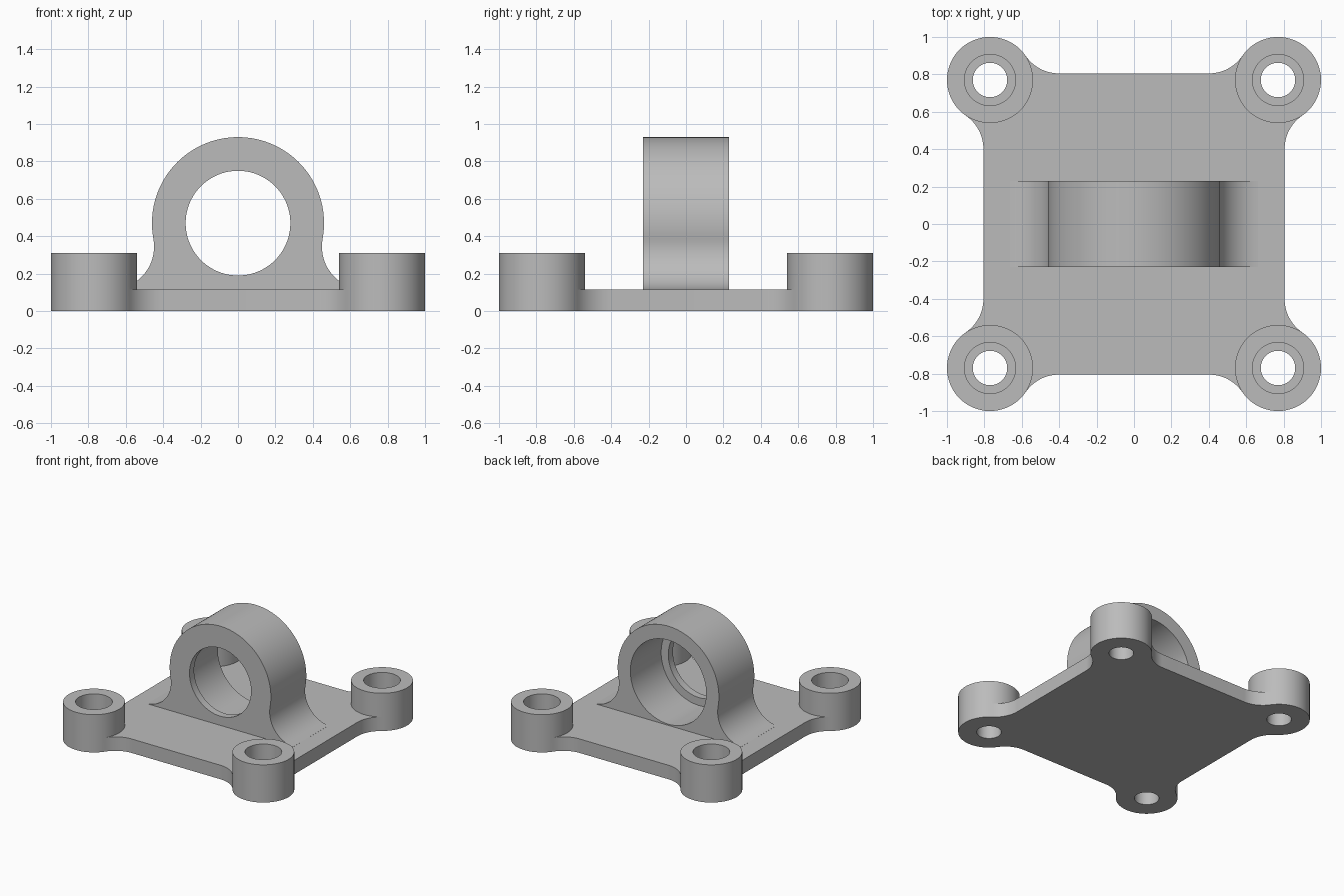
import bpy, bmesh
from math import radians, degrees, cos, sin, atan2, sqrt

cube = bpy.data.objects.get("Cube")
if cube:
    bpy.data.objects.remove(cube, do_unlink=True)

# Main dimensions
EDGE, PLATE_H = 0.805, 0.115
BOSS_AT, BOSS_R, BOSS_H = 0.77, 0.23, 0.31
CORNER_FILLET = 0.218
RING_Z, RING_R, RING_HALF = 0.47, 0.46, 0.23
FOOT_FILLET = 0.23

grey = bpy.data.materials.new("Light grey metal")
grey.use_nodes = True
colour = (0.5, 0.5, 0.5, 1)
grey.diffuse_color = colour
grey.node_tree.nodes["Principled BSDF"].inputs["Base Color"].default_value = colour


def arc(cx, cy, r, start, end, steps):
    angles = [radians(start + (end - start) * i / steps) for i in range(steps + 1)]
    return [(cx + r * cos(a), cy + r * sin(a)) for a in angles]


def extrude(name, outline, low, high, upright=False):
    """Extrude an outline along z, or along y when upright."""
    bm = bmesh.new()
    place = (lambda u, v: (u, low, v)) if upright else (lambda u, v: (u, v, low))
    face = bm.faces.new([bm.verts.new(place(u, v)) for u, v in outline])
    result = bmesh.ops.extrude_face_region(bm, geom=[face])
    verts = [g for g in result["geom"] if isinstance(g, bmesh.types.BMVert)]
    shift = (0, high - low, 0) if upright else (0, 0, high - low)
    bmesh.ops.translate(bm, vec=shift, verts=verts)
    bmesh.ops.recalc_face_normals(bm, faces=bm.faces[:])
    mesh = bpy.data.meshes.new(name)
    bm.to_mesh(mesh)
    bm.free()
    mesh.materials.append(grey)
    obj = bpy.data.objects.new(name, mesh)
    bpy.context.collection.objects.link(obj)
    return obj


def disc(name, u, v, r, low, high, upright=False, sides=64):
    return extrude(name, arc(u, v, r, 0, 360, sides)[:-1], low, high, upright)


def combine(target, tool, operation):
    """Apply a boolean and discard the tool."""
    mod = target.modifiers.new("boolean", 'BOOLEAN')
    mod.operation, mod.solver, mod.object = operation, 'EXACT', tool
    bpy.context.view_layer.objects.active = target
    bpy.ops.object.modifier_apply(modifier=mod.name)
    bpy.data.objects.remove(tool, do_unlink=True)


# Base plate outline: one filleted corner, turned four times
reach = BOSS_R + CORNER_FILLET
side = EDGE + CORNER_FILLET
tangent = BOSS_AT - sqrt(reach ** 2 - (side - BOSS_AT) ** 2)
stop = degrees(atan2(BOSS_AT - tangent, BOSS_AT - side))
fillet = arc(side, tangent, CORNER_FILLET, 180, stop, 14)
corner = fillet + [(BOSS_AT, BOSS_AT)] + [(y, x) for x, y in reversed(fillet)]
outline = []
for turn in range(4):
    outline += corner
    corner = [(-y, x) for x, y in corner]
bracket = extrude("mounting_bracket", outline, 0, PLATE_H)

# Upright bearing housing with flared feet
foot_z = PLATE_H + FOOT_FILLET
foot_x = sqrt((RING_R + FOOT_FILLET) ** 2 - (RING_Z - foot_z) ** 2)
meet = degrees(atan2(RING_Z - foot_z, -foot_x))
foot = arc(foot_x, foot_z, FOOT_FILLET, 266, meet, 20)
crown = arc(0, RING_Z, RING_R, meet - 180, 360 - meet, 72)[1:-1]
foot = [(foot[0][0], PLATE_H / 2)] + foot
profile = foot + crown + [(-x, z) for x, z in reversed(foot)]
housing = extrude("housing", profile, -RING_HALF, RING_HALF, True)

# Stepped bore: thin lip at the front, wide seat open to the back
combine(housing, disc("lip_bore", 0, RING_Z, 0.28, -0.5, 0.5, True, 80), 'DIFFERENCE')
combine(housing, disc("seat_bore", 0, RING_Z, 0.345, -0.17, 0.5, True, 80), 'DIFFERENCE')
combine(bracket, housing, 'UNION')

# Corner bosses with counterbored screw holes
spots = [(x, y) for x in (-BOSS_AT, BOSS_AT) for y in (-BOSS_AT, BOSS_AT)]
for x, y in spots:
    combine(bracket, disc("boss", x, y, BOSS_R, 0, BOSS_H), 'UNION')
for x, y in spots:
    combine(bracket, disc("screw_hole", x, y, 0.092, -0.2, 0.5), 'DIFFERENCE')
    combine(bracket, disc("counterbore", x, y, 0.137, 0.12, 0.5), 'DIFFERENCE')

# Smooth curved walls, crisp edges
bpy.ops.object.select_all(action='DESELECT')
bracket.select_set(True)
bpy.context.view_layer.objects.active = bracket
bpy.ops.object.shade_smooth_by_angle(angle=radians(25))
